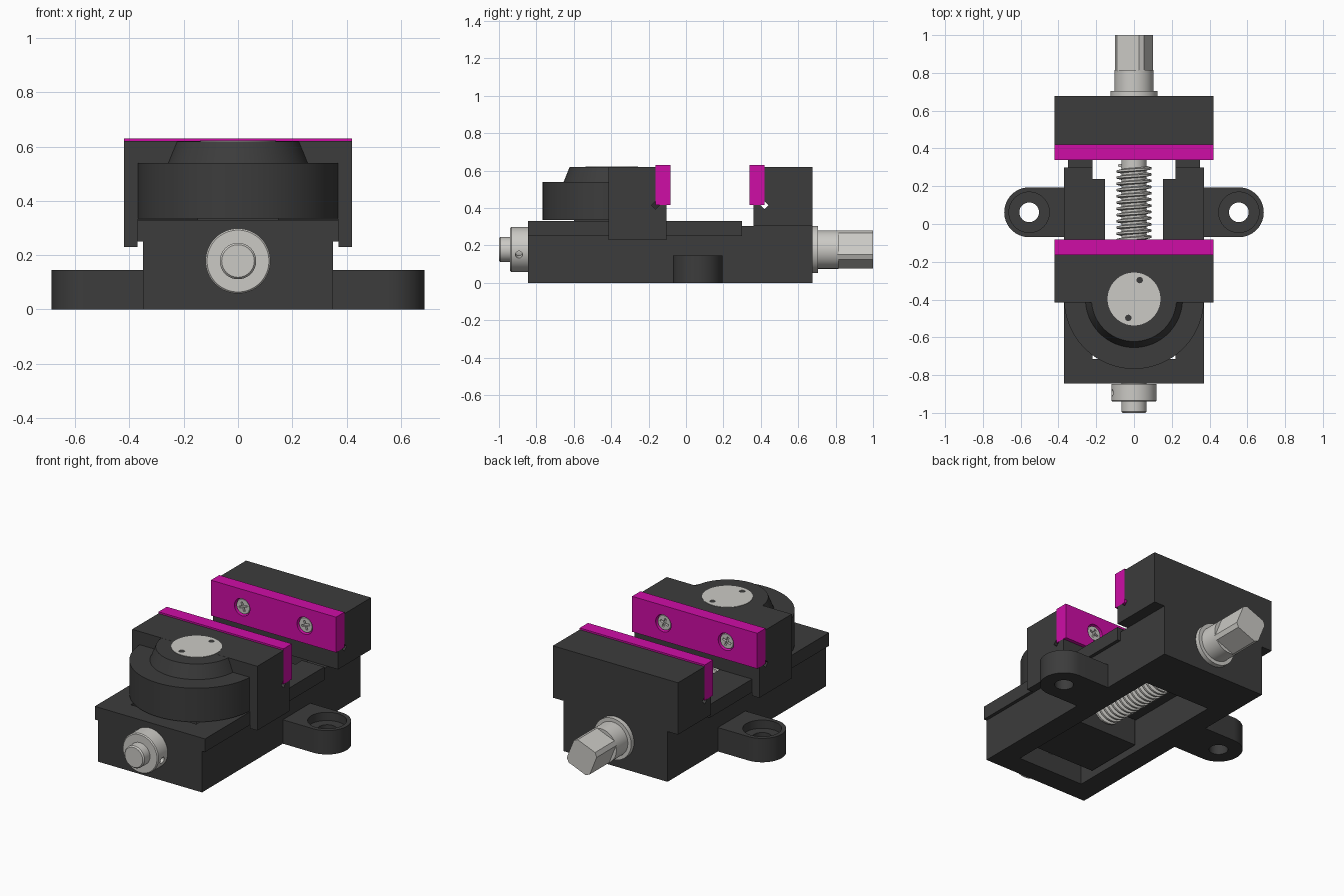
import bpy, bmesh
from math import sin, cos, pi, radians
from mathutils import Matrix, Vector

if "Cube" in bpy.data.objects:
    bpy.data.objects.remove(bpy.data.objects["Cube"])


def material(name, rgb):
    m = bpy.data.materials.new(name)
    m.diffuse_color = (*rgb, 1)
    m.use_nodes = True
    m.node_tree.nodes["Principled BSDF"].inputs["Base Color"].default_value = m.diffuse_color
    return m


DARK = material("dark_iron", (0.045, 0.045, 0.045))
STEEL = material("steel", (0.60, 0.59, 0.56))
PINK = material("magenta", (0.62, 0.004, 0.38))
ZS = 0.178      # spindle height
YP = -0.397     # pivot centre of the moving jaw


def finish(name, bm, mat):
    bmesh.ops.recalc_face_normals(bm, faces=bm.faces)
    me = bpy.data.meshes.new(name)
    bm.to_mesh(me)
    bm.free()
    ob = bpy.data.objects.new(name, me)
    bpy.context.collection.objects.link(ob)
    me.materials.append(mat)
    return ob


def loft(name, rings, mat):
    bm = bmesh.new()
    rows = [[bm.verts.new(p) for p in r] for r in rings]
    n = len(rows[0])
    for a, b in zip(rows, rows[1:]):
        for i in range(n):
            j = (i + 1) % n
            bm.faces.new((a[i], a[j], b[j], b[i]))
    bm.faces.new(rows[0])
    bm.faces.new(rows[-1])
    return finish(name, bm, mat)


def prism(name, pts, axis, lo, hi, mat=DARK):
    place = {"X": lambda p, h: (h, p[0], p[1]),
             "Y": lambda p, h: (p[0], h, p[1]),
             "Z": lambda p, h: (p[0], p[1], h)}[axis]
    return loft(name, [[place(p, h) for p in pts] for h in (lo, hi)], mat)


def box(name, x0, x1, y0, y1, z0, z1, mat=DARK):
    return prism(name, [(x0, y0), (x1, y0), (x1, y1), (x0, y1)], "Z", z0, z1, mat)


def lathe(name, prof, centre, direction=(0, 0, 1), mat=DARK, n=64):
    q = Vector((0, 0, 1)).rotation_difference(Vector(direction))
    c = Vector(centre)
    return loft(name, [[c + q @ Vector((r * cos(2 * pi * i / n), r * sin(2 * pi * i / n), h))
                        for i in range(n)] for r, h in prof], mat)


def boolean(ob, other, op="DIFFERENCE"):
    m = ob.modifiers.new("cut", "BOOLEAN")
    m.operation, m.object, m.solver = op, other, "EXACT"
    bpy.context.view_layer.objects.active = ob
    bpy.ops.object.modifier_apply(modifier=m.name)
    bpy.data.objects.remove(other)


# base: body, slide flange and bolt-down lugs
base = box("base", -0.35, 0.35, -0.845, 0.677, 0, 0.305)
boolean(base, box("flange", -0.37, 0.37, -0.845, 0.30, 0.25, 0.33), "UNION")
for s in (-1, 1):
    arc = [(s * (0.555 + 0.132 * cos(radians(a))), 0.062 + 0.132 * sin(radians(a)))
           for a in range(-90, 91, 6)]
    boolean(base, prism("lug", [(s * 0.30, -0.07)] + arc + [(s * 0.30, 0.194)], "Z", 0, 0.145), "UNION")
    boolean(base, lathe("lug_hole", [(0.052, -0.1), (0.052, 0.095), (0.107, 0.095), (0.107, 0.2)],
                        (s * 0.555, 0.062, 0)))
# window through the base, narrowed at the top by two guide lips
boolean(base, box("window", -0.22, 0.22, -0.714, 0.37, -0.1, 0.2))
side = [(0.22, -0.714), (0.22, -0.62), (0.153, -0.62), (0.153, 0.238), (0.22, 0.238), (0.22, 0.37)]
boolean(base, prism("slot", side + [(-x, y) for x, y in reversed(side)], "Z", 0.19, 0.5))


def jaw_profile(back, seat, front, bottom, s):
    # seat for the jaw plate with a diamond relief in its corner
    return [(back, 0.62), (seat, 0.62), (seat, 0.437), (seat - s * 0.022, 0.415), (seat, 0.393),
            (seat + s * 0.022, 0.415), (front, 0.415), (front, bottom), (back, bottom)]


# fixed jaw
prism("fixed_jaw", jaw_profile(0.677, 0.42, 0.36, 0.305, -1), "X", -0.42, 0.42)

# moving jaw: block with side skirts and stepped round back
jaw = prism("moving_jaw", jaw_profile(-0.415, -0.163, -0.104, 0.23, 1), "X", -0.42, 0.42)
boolean(jaw, box("skirt_gap", -0.371, 0.371, -1, 0.2, 0.1, 0.331))
boolean(jaw, lathe("round_back", [(0.37, 0.335), (0.37, 0.54), (0.257, 0.54), (0.225, 0.6195)],
                   (0, YP, 0), n=96), "UNION")
# the round shape must not poke through the plate seat
boolean(jaw, box("plate_gap", -0.5, 0.5, -0.163, 0.2, 0.415, 0.8))
boolean(jaw, box("front_gap", -0.5, 0.5, -0.104, 0.2, 0.1, 0.8))

# keeper and nut boss below the moving jaw
box("keeper", -0.21, 0.21, -0.61, -0.24, 0.035, 0.195)
box("nut_boss", -0.15, 0.15, -0.60, -0.24, 0.19, 0.36)

# pivot pin with two spanner holes
pin = lathe("pivot_pin", [(0.14, 0.5), (0.14, 0.622)], (0, YP, 0), mat=STEEL)
for s in (-1, 1):
    boolean(pin, lathe("pin_hole", [(0.017, 0.59), (0.017, 0.7)], (s * 0.03, YP + s * 0.1, 0),
                       mat=STEEL, n=20))

# jaw plates with countersunk cross-head screws
for tag, y0, y1, face, d in (("moving", -0.163, -0.083, -0.083, 1), ("fixed", 0.34, 0.42, 0.34, -1)):
    plate = box(tag + "_jaw_plate", -0.42, 0.42, y0, y1, 0.415, 0.63, PINK)
    for x in (-0.21, 0.21):
        c = (x, face, 0.522)
        boolean(plate, lathe("sink", [(0.052, 0.02), (0.052, -0.012), (0.03, -0.045)], c,
                             (0, d, 0), PINK, 40))
        screw = lathe(tag + "_plate_screw", [(0.028, -0.046), (0.046, -0.016), (0.043, -0.008)], c,
                      (0, d, 0), STEEL, 40)
        ys = sorted((face - d * 0.022, face + d * 0.02))
        for a in (20, 110):
            u = Vector((cos(radians(a)), sin(radians(a))))
            v = Vector((-u.y, u.x))
            o = Vector((x, 0.522))
            pts = [o + u * i * 0.028 + v * j * 0.006 for i, j in ((-1, -1), (1, -1), (1, 1), (-1, 1))]
            boolean(screw, prism("cross", pts, "Y", *ys, STEEL))

# spindle, thrust washer and square drive end
Y = (0, 1, 0)
C = (0, 0, ZS)
lathe("spindle", [(0.06, -1), (0.067, -0.992), (0.067, 0.65), (0.103, 0.65), (0.103, 0.815)], C, Y, STEEL)
lathe("thrust_washer", [(0.125, 0.676), (0.125, 0.705)], C, Y, STEEL)
drive = [(0.104 * cos(radians(a)), ZS + 0.104 * sin(radians(a)))
         for k in range(4) for a in (59 + 90 * k, 75 + 90 * k)]
prism("square_drive", drive, "Y", 0.81, 1.0, STEEL)

# retaining collar with a cross hole
collar = lathe("collar", [(0.073, -0.94), (0.114, -0.94), (0.12, -0.934), (0.12, -0.846)], C, Y, STEEL)
boolean(collar, lathe("collar_hole", [(0.019, -0.2), (0.019, 0.2)], (0, -0.893, ZS),
                      (cos(0.23), 0, -sin(0.23)), STEEL, 24))

# screw thread: a ridge swept along a helix
pitch, seg, y0, y1 = 0.033, 32, -0.64, 0.30
rows = []
for i in range(int((y1 - y0) / pitch * seg)):
    a, h = 2 * pi * i / seg, y0 + pitch * i / seg
    rows.append([(r * cos(a), h + f * pitch, ZS - r * sin(a))
                 for f, r in ((0, 0.065), (0.17, 0.092), (0.5, 0.092), (0.67, 0.065))])
loft("thread", rows, STEEL)

# smooth the round surfaces, keep the edges crisp
bpy.ops.object.select_all(action="DESELECT")
for ob in bpy.context.scene.objects:
    ob.select_set(True)
    bpy.context.view_layer.objects.active = ob
bpy.ops.object.shade_smooth_by_angle(angle=radians(25))
